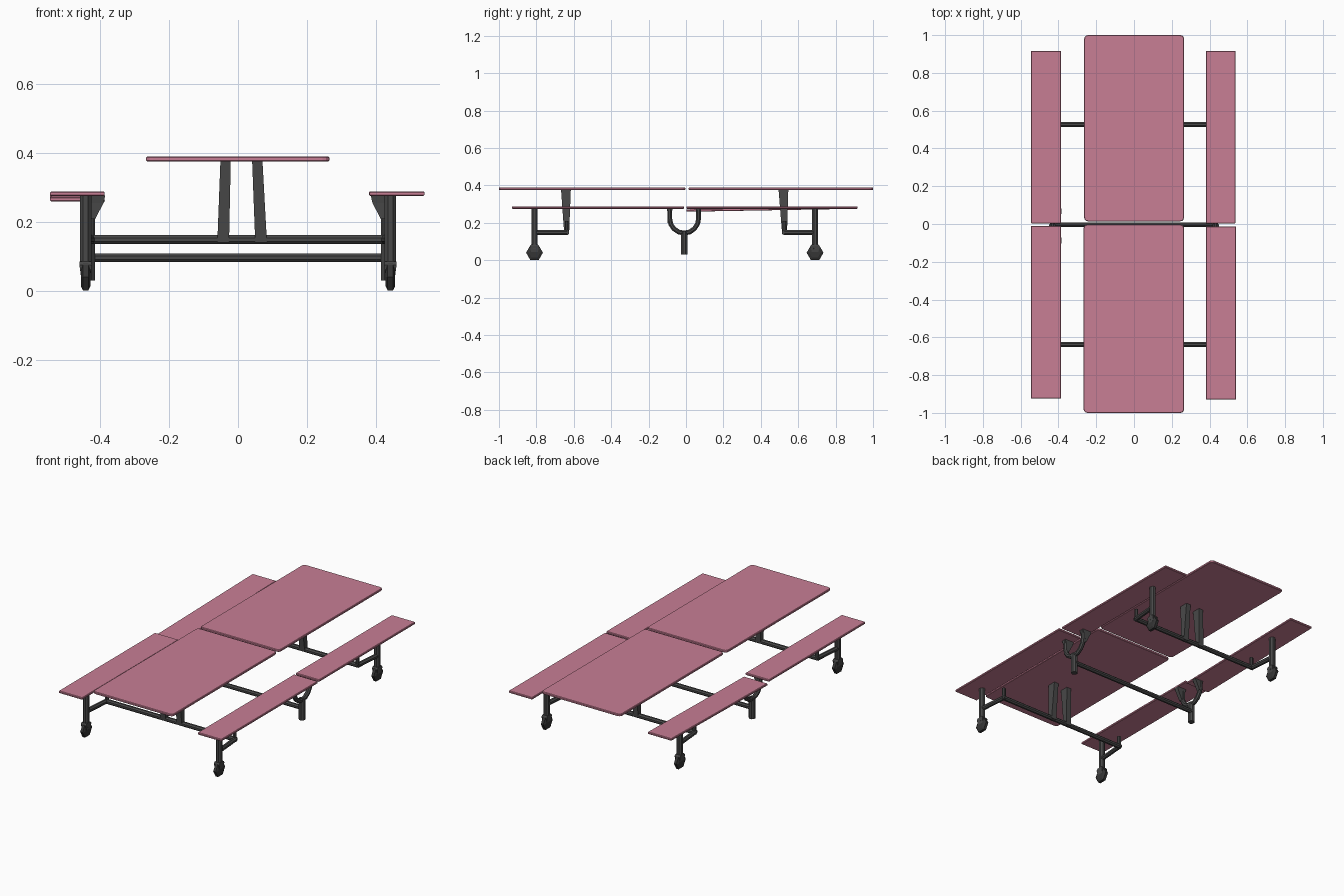
import bpy, bmesh, math
from mathutils import Vector

if "Cube" in bpy.data.objects:
    bpy.data.objects.remove(bpy.data.objects["Cube"])


def mat(name, c):
    m = bpy.data.materials.new(name)
    m.diffuse_color = (*c, 1)
    m.use_nodes = True
    m.node_tree.nodes["Principled BSDF"].inputs["Base Color"].default_value = m.diffuse_color
    return m


PINK = mat("pink laminate", (0.58, 0.21, 0.30))
GREY = mat("dark grey metal", (0.065, 0.065, 0.065))
BLACK = mat("black rubber", (0.035, 0.035, 0.035))


def finish(bm, name, m):
    bmesh.ops.recalc_face_normals(bm, faces=bm.faces)
    me = bpy.data.meshes.new(name)
    bm.to_mesh(me)
    bm.free()
    me.materials.append(m)
    ob = bpy.data.objects.new(name, me)
    bpy.context.collection.objects.link(ob)
    return ob


def loft(name, rings, m):
    """Skin a list of rings (lists of points) and cap both ends."""
    bm = bmesh.new()
    vs = [[bm.verts.new(p) for p in r] for r in rings]
    n = len(vs[0])
    for a, b in zip(vs, vs[1:]):
        for i in range(n):
            bm.faces.new((a[i], a[(i + 1) % n], b[(i + 1) % n], b[i]))
    bm.faces.new(vs[0])
    bm.faces.new(vs[-1])
    return finish(bm, name, m)


def tube(name, pts, r, side, m=GREY, n=8):
    """Tube along a planar path; side is the normal of the path plane."""
    pts, side = [Vector(p) for p in pts], Vector(side)
    rings = []
    for i, p in enumerate(pts):
        t = (pts[min(i + 1, len(pts) - 1)] - pts[max(i - 1, 0)]).normalized()
        u = side.cross(t).normalized()
        rings.append([p + r * (math.cos(a) * side + math.sin(a) * u)
                      for a in (2 * math.pi * (k + .5) / n for k in range(n))])
    return loft(name, rings, m)


def rect(cx, cy, z, w, d):
    return [(cx + sx * w / 2, cy + sy * d / 2, z)
            for sx, sy in ((-1, -1), (1, -1), (1, 1), (-1, 1))]


def slab(name, x0, x1, y0, y1, z0, z1, corner, drop=0):
    """Board with rounded corners; drop lowers the end nearest the middle."""
    bm = bmesh.new()
    bmesh.ops.create_cube(bm, size=1)
    for v in bm.verts:
        v.co = (x0 if v.co.x < 0 else x1, y0 if v.co.y < 0 else y1,
                (z0 if v.co.z < 0 else z1) - (drop if v.co.y < 0 else 0))
    up = [e for e in bm.edges if abs(e.verts[0].co.z - e.verts[1].co.z) > 0.005
          and abs(e.verts[0].co.y - e.verts[1].co.y) < 1e-5]
    bmesh.ops.bevel(bm, geom=up, offset=corner, segments=3, profile=0.5, affect='EDGES')
    ob = finish(bm, name, PINK)
    b = ob.modifiers.new("edge", 'BEVEL')
    b.width, b.segments, b.limit_method = 0.003, 1, 'ANGLE'
    b.angle_limit = math.radians(50)


# table tops and benches
slab("table_top_front", -.267, .265, -1, -.003, .375, .389, .02)
slab("table_top_back", -.264, .265, .014, 1, .375, .389, .02)
slab("bench_front_left", -.545, -.387, -.925, -.01, .275, .288, .004)
slab("bench_front_right", .382, .541, -.93, -.014, .275, .288, .004)
slab("bench_back_left", -.545, -.387, .003, .917, .275, .288, .004, .016)
slab("bench_back_right", .38, .537, .003, .917, .275, .288, .004)

# end frames: cross bar, table uprights, arms and caster legs
for end, yb, yw in (("front", -.638, -.81), ("back", .527, .69)):
    tube("cross_bar_" + end, [(-.435, yb, .148), (.435, yb, .148)], .014, (0, 0, 1))
    for x0, x1 in ((-.043, -.036), (.067, .056)):
        yt = yb - .004 if yb < 0 else yb - .006
        loft("table_upright_" + end,
             [rect(x0, yb, .14, .034, .026), rect(x1, yt, .376, .03, .052)], GREY)
    for s in (-1, 1):
        x = s * .442
        tube("side_arm_" + end, [(s * .428, yb, .148), (x, yw, .148)], .014, (0, 0, 1))
        tube("arm_stub_" + end, [(s * .425, yb, .138), (s * .425, yb, .21)], .011, (1, 0, 0))
        tube("caster_leg_" + end, [(x, yw, .06), (x, yw, .276)], .018, (1, 0, 0))
        loft("caster_fork_" + end, [rect(x, yw, .03, .024, .03),
                                    rect(x, yw, .075, .036, .05),
                                    rect(x, yw, .085, .034, .036)], GREY)
        # six-sided wheel, thinner at its rim
        rings = []
        for dx, r in ((-.014, .03), (-.008, .045), (.008, .045), (.014, .03)):
            rings.append([(x + dx, yw + r * math.cos(k * math.pi / 3),
                           .04 + r * math.sin(k * math.pi / 3)) for k in range(6)])
        loft("caster_wheel_" + end, rings, BLACK)

# middle frame: low bar, feet, U shaped bench hinges with brackets
yc = -.01
tube("middle_bar", [(-.43, -.004, .096), (.43, -.004, .096)], .0135, (0, 0, 1))
for s in (-1, 1):
    x = s * .432
    tube("middle_foot", [(x, yc, .03), (x, yc, .155)], .019, (1, 0, 0))
    R = .077
    path = [(x, yc - R, .272)]
    path += [(x, yc - R * math.cos(a), .222 - R * math.sin(a))
             for a in (math.pi * k / 8 for k in range(9))]
    path += [(x, yc + R, .272)]
    tube("hinge_yoke", path, .014, (1, 0, 0))
    for sy in (-1, 1):
        y = yc + sy * R
        top = .276 if (s > 0 or sy < 0) else .262
        loft("hinge_bracket", [rect(s * .424, y, .2, .012, .022),
                               rect(s * .415, y, .255, .05, .024),
                               rect(s * .415, y, top, .06, .03)], GREY)
